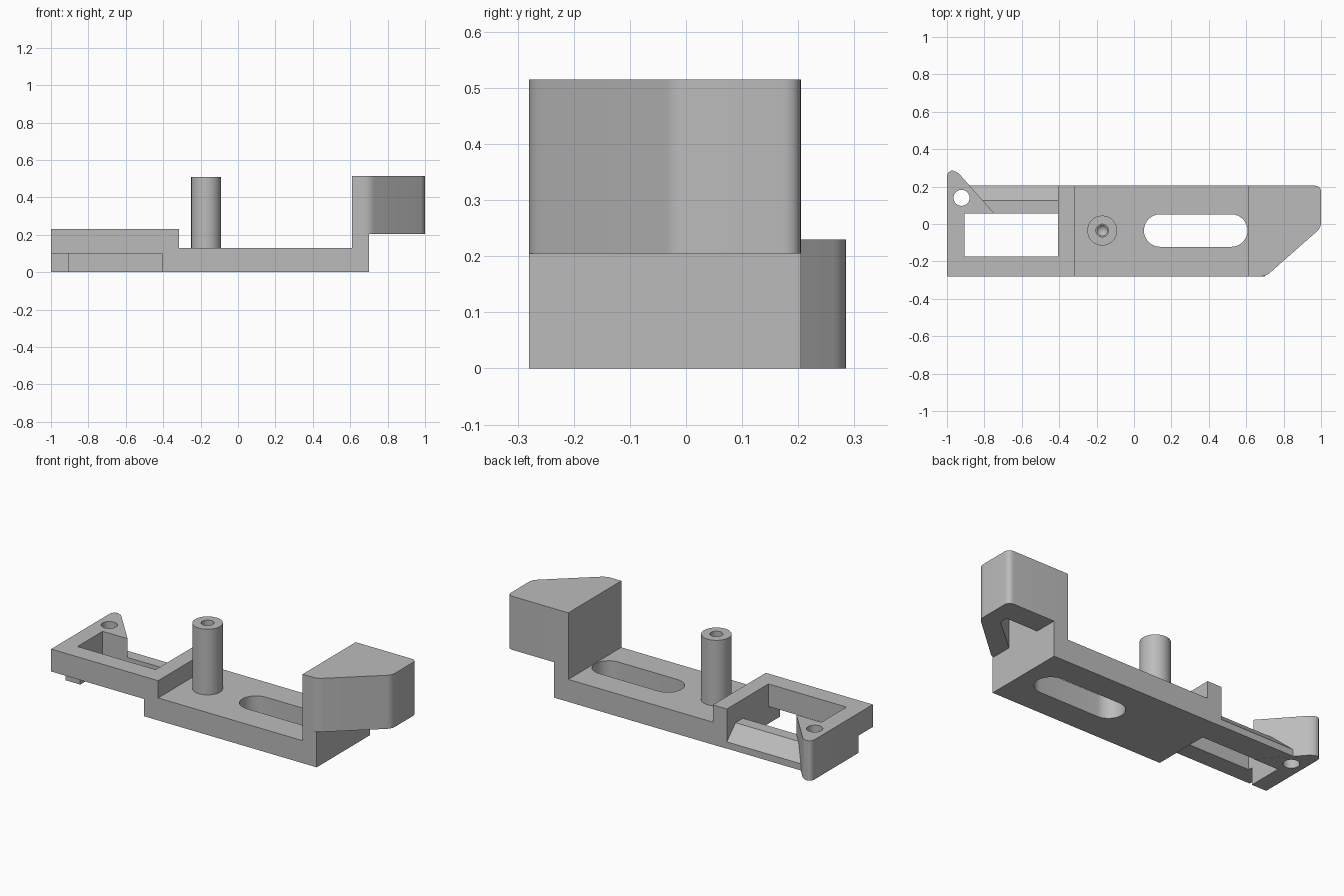
import bpy
import bmesh
from math import cos, sin, pi, radians
from mathutils import Vector

old = bpy.data.objects.get("Cube")
if old:
    bpy.data.objects.remove(old, do_unlink=True)

gray = bpy.data.materials.new("plain_gray")
gray.use_nodes = True
gray.diffuse_color = (0.5, 0.5, 0.5, 1)
gray.node_tree.nodes["Principled BSDF"].inputs["Base Color"].default_value = gray.diffuse_color


def rounded(points, steps=6):
    """Outline from (a, b) corners; a third value rounds that corner."""
    out = []
    for i, p in enumerate(points):
        c = Vector(p[:2])
        if len(p) == 2:
            out.append(c)
            continue
        before = Vector(points[i - 1][:2])
        after = Vector(points[(i + 1) % len(points)][:2])
        start = c + (before - c).normalized() * p[2]
        end = c + (after - c).normalized() * p[2]
        for k in range(steps + 1):
            t = k / steps
            out.append(start * (1 - t) ** 2 + c * 2 * t * (1 - t) + end * t * t)
    return out


def capsule(x0, x1, y, r, n=16):
    """Circle when x0 equals x1, otherwise a long slot."""
    right = [(x1 + r * cos(a), y + r * sin(a)) for a in (pi * (k / n - 0.5) for k in range(n + 1))]
    left = [(x0 - r * cos(a), y - r * sin(a)) for a in (pi * (k / n - 0.5) for k in range(n + 1))]
    return right + left


def prism(name, outline, lo, hi, axis="z"):
    """Extrude a 2D outline from lo to hi along the axis."""
    place = {"x": lambda a, b, h: (h, a, b),
             "y": lambda a, b, h: (a, h, b),
             "z": lambda a, b, h: (a, b, h)}[axis]
    bm = bmesh.new()
    base = bm.faces.new([bm.verts.new(place(p[0], p[1], lo)) for p in outline])
    moved = bmesh.ops.extrude_face_region(bm, geom=[base])["geom"]
    shift = Vector(place(0, 0, hi - lo))
    bmesh.ops.translate(bm, vec=shift, verts=[v for v in moved if isinstance(v, bmesh.types.BMVert)])
    bmesh.ops.remove_doubles(bm, verts=bm.verts, dist=0.0001)
    bmesh.ops.recalc_face_normals(bm, faces=bm.faces)
    mesh = bpy.data.meshes.new(name)
    bm.to_mesh(mesh)
    bm.free()
    mesh.materials.append(gray)
    obj = bpy.data.objects.new(name, mesh)
    bpy.context.collection.objects.link(obj)
    return obj


def activate(obj):
    bpy.ops.object.select_all(action="DESELECT")
    obj.select_set(True)
    bpy.context.view_layer.objects.active = obj


def cut(obj, cutter):
    cutter.hide_render = True
    mod = obj.modifiers.new("cut", "BOOLEAN")
    mod.operation = "DIFFERENCE"
    mod.solver = "EXACT"
    mod.object = cutter
    activate(obj)
    bpy.ops.object.modifier_apply(modifier=mod.name)
    bpy.data.objects.remove(cutter, do_unlink=True)


FRONT, BACK = -0.28, 0.205

# Stepped base with a long slot
base = prism("base_plate", [(-0.405, 0), (0.7, 0), (0.7, 0.205), (0.61, 0.205), (0.61, 0.13),
                            (-0.315, 0.13), (-0.315, 0.23), (-0.405, 0.23)], FRONT, BACK, "y")
cut(base, prism("slot_cutter", capsule(0.14, 0.52, -0.035, 0.087), -0.1, 0.3))

# Overhanging end block, hollowed from below
block = prism("end_block", rounded([(0.61, FRONT), (0.705, FRONT, 0.03), (1, -0.02, 0.03),
                                    (1, BACK, 0.035), (0.61, BACK)]), 0.205, 0.515)
cut(block, prism("pocket_cutter", rounded([(0.7, -0.15), (0.9, 0.02, 0.02),
                                           (0.9, 0.07), (0.7, 0.07)]), 0.1, 0.44))

# Post with a drilled hole
post = prism("post", capsule(-0.17, -0.17, -0.035, 0.08), 0.125, 0.51)
cut(post, prism("drill_cutter", capsule(-0.17, -0.17, -0.035, 0.034), 0.4, 0.6))
bpy.ops.mesh.primitive_cone_add(vertices=32, radius1=0, radius2=0.033, depth=0.04,
                                location=(-0.17, -0.035, 0.385))
cut(post, bpy.context.object)

# Raised frame around the opening
frame = prism("raised_frame", [(-1, -0.15), (-1, FRONT), (-0.405, FRONT), (-0.405, -0.175),
                               (-0.905, -0.175), (-0.905, -0.15)], 0.1, 0.23)

# End wall with the pointed tab and its hole
tab = prism("end_tab", rounded([(-1, -0.15), (-0.905, -0.15), (-0.905, 0.055), (-0.745, 0.055),
                                (-0.95, 0.285, 0.03), (-1, 0.285, 0.035)]), 0, 0.23)
cut(tab, prism("hole_cutter", capsule(-0.922, -0.922, 0.14, 0.043), -0.1, 0.4))

# Low chamfered back rail, ending beside the tab hole
rail = prism("back_rail", [(0.057, 0.001), (BACK, 0.001), (BACK, 0.04), (0.125, 0.12), (0.057, 0.12)],
             -0.97, -0.405, "x")
cut(rail, prism("rail_hole_cutter", capsule(-0.922, -0.922, 0.14, 0.044), -0.1, 0.4))

for part in (base, block, post, frame, tab, rail):
    activate(part)
    bpy.ops.object.shade_smooth_by_angle(angle=radians(30))
